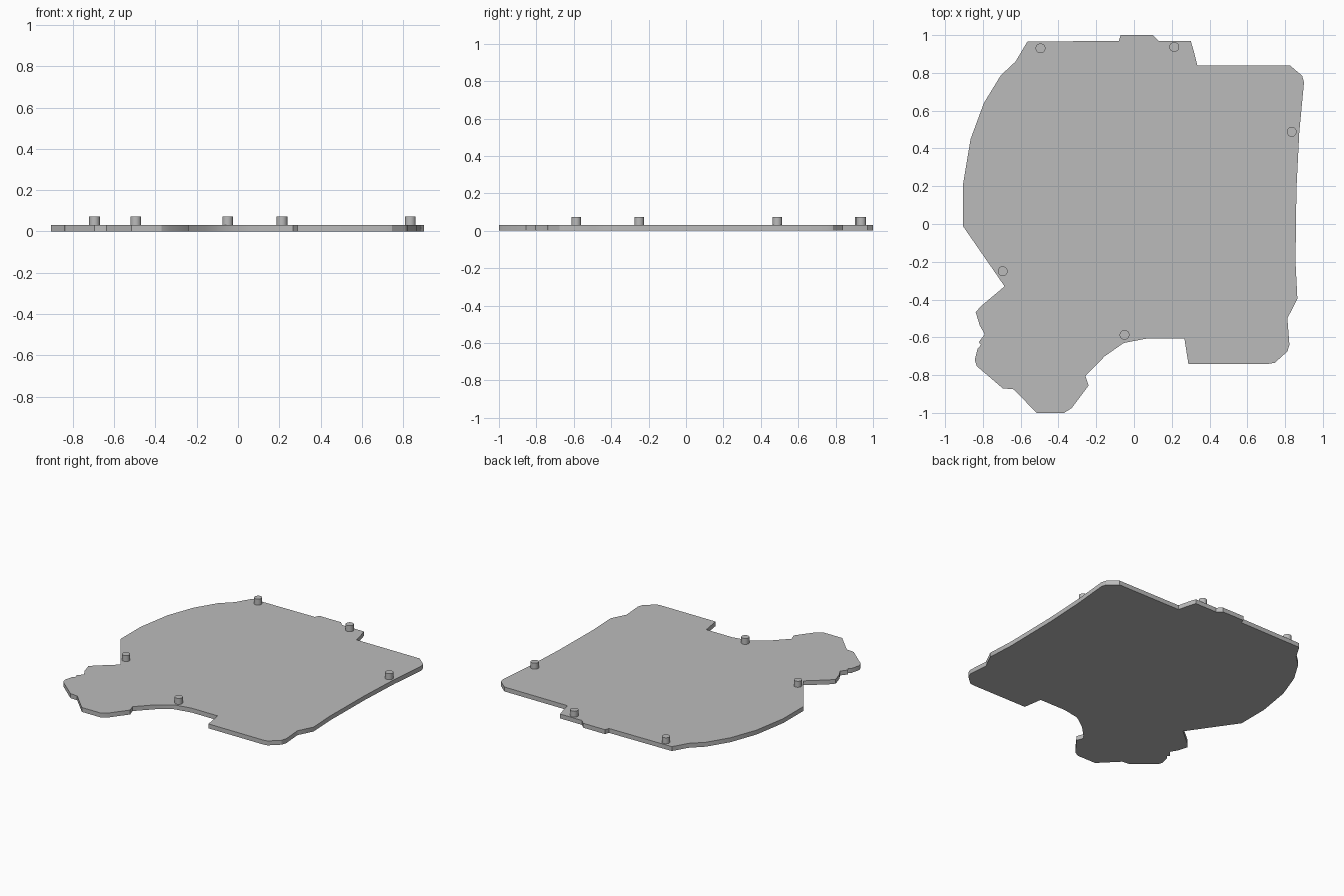
import bpy
import bmesh
import math
from mathutils import Matrix, Vector

PLATE_TOP = 0.031
PIN_TOP = 0.073
PIN_RADIUS = 0.026

# Remove the default object only
default_cube = bpy.data.objects.get("Cube")
if default_cube:
    bpy.data.objects.remove(default_cube, do_unlink=True)


def make_material(name, colour):
    material = bpy.data.materials.new(name)
    material.use_nodes = True
    material.diffuse_color = colour
    shader = material.node_tree.nodes["Principled BSDF"]
    shader.inputs["Base Color"].default_value = colour
    return material


def finish_part(name, mesh_builder, material):
    """Turn a bmesh into a named object with smooth curves and sharp edges."""
    bmesh.ops.recalc_face_normals(mesh_builder, faces=mesh_builder.faces)
    mesh = bpy.data.meshes.new(name)
    mesh_builder.to_mesh(mesh)
    mesh_builder.free()
    mesh.materials.append(material)
    part = bpy.data.objects.new(name, mesh)
    bpy.context.collection.objects.link(part)
    bpy.ops.object.select_all(action="DESELECT")
    part.select_set(True)
    bpy.context.view_layer.objects.active = part
    bpy.ops.object.shade_smooth_by_angle(angle=math.radians(30))
    return part


def build_plate(name, outline, height, material):
    """Extrude a flat outline straight up from the ground."""
    builder = bmesh.new()
    corners = [builder.verts.new((x, y, 0)) for x, y in outline]
    base = builder.faces.new(corners)
    extruded = bmesh.ops.extrude_face_region(builder, geom=[base], use_keep_orig=True)
    raised = [item for item in extruded["geom"] if isinstance(item, bmesh.types.BMVert)]
    bmesh.ops.translate(builder, verts=raised, vec=Vector((0, 0, height)))
    return finish_part(name, builder, material)


def build_pin(name, x, y, material):
    """Upright round peg standing on the plate."""
    builder = bmesh.new()
    middle = (PLATE_TOP + PIN_TOP) / 2
    bmesh.ops.create_cone(
        builder, cap_ends=True, segments=32,
        radius1=PIN_RADIUS, radius2=PIN_RADIUS, depth=PIN_TOP - PLATE_TOP,
        matrix=Matrix.Translation((x, y, middle)))
    return finish_part(name, builder, material)


grey = make_material("plain grey", (0.5, 0.5, 0.5, 1))

# Plate outline, clockwise from the back right corner
back_edge = [
    (-.565, .965), (-.08, .97), (-.07, 1), (.1, 1), (.13, .97), (.3, .97),
    (.315, .92), (.335, .84), (.825, .84), (.89, .785), (.9, .75)]
left_edge = [
    (.875, .485), (.86, .185), (.855, -.2), (.865, -.395),
    (.812, -.5), (.823, -.64), (.812, -.675)]
front_edge = [
    (.745, -.735), (.715, -.74), (.288, -.74), (.267, -.607), (.065, -.607),
    (-.055, -.63), (-.155, -.7), (-.257, -.805), (-.24, -.855),
    (-.33, -.975), (-.37, -1), (-.515, -1), (-.638, -.875)]
right_edge = [
    (-.695, -.87), (-.833, -.752), (-.843, -.72), (-.828, -.66),
    (-.81, -.64), (-.822, -.625), (-.79, -.584), (-.817, -.536),
    (-.838, -.467), (-.81, -.435), (-.685, -.33), (-.905, -.012)]
rounded_side = [
    (-.905, .21), (-.865, .45), (-.795, .64), (-.705, .787), (-.627, .86)]
build_plate("base_plate",
            back_edge + left_edge + front_edge + right_edge + rounded_side,
            PLATE_TOP, grey)

# Pegs near the plate rim
pegs = {
    "back_right_peg": (-.495, .93),
    "back_middle_peg": (.213, .937),
    "left_peg": (.835, .488),
    "right_peg": (-.695, -.25),
    "front_peg": (-.05, -.587),
}
for peg_name, (peg_x, peg_y) in pegs.items():
    build_pin(peg_name, peg_x, peg_y, grey)
